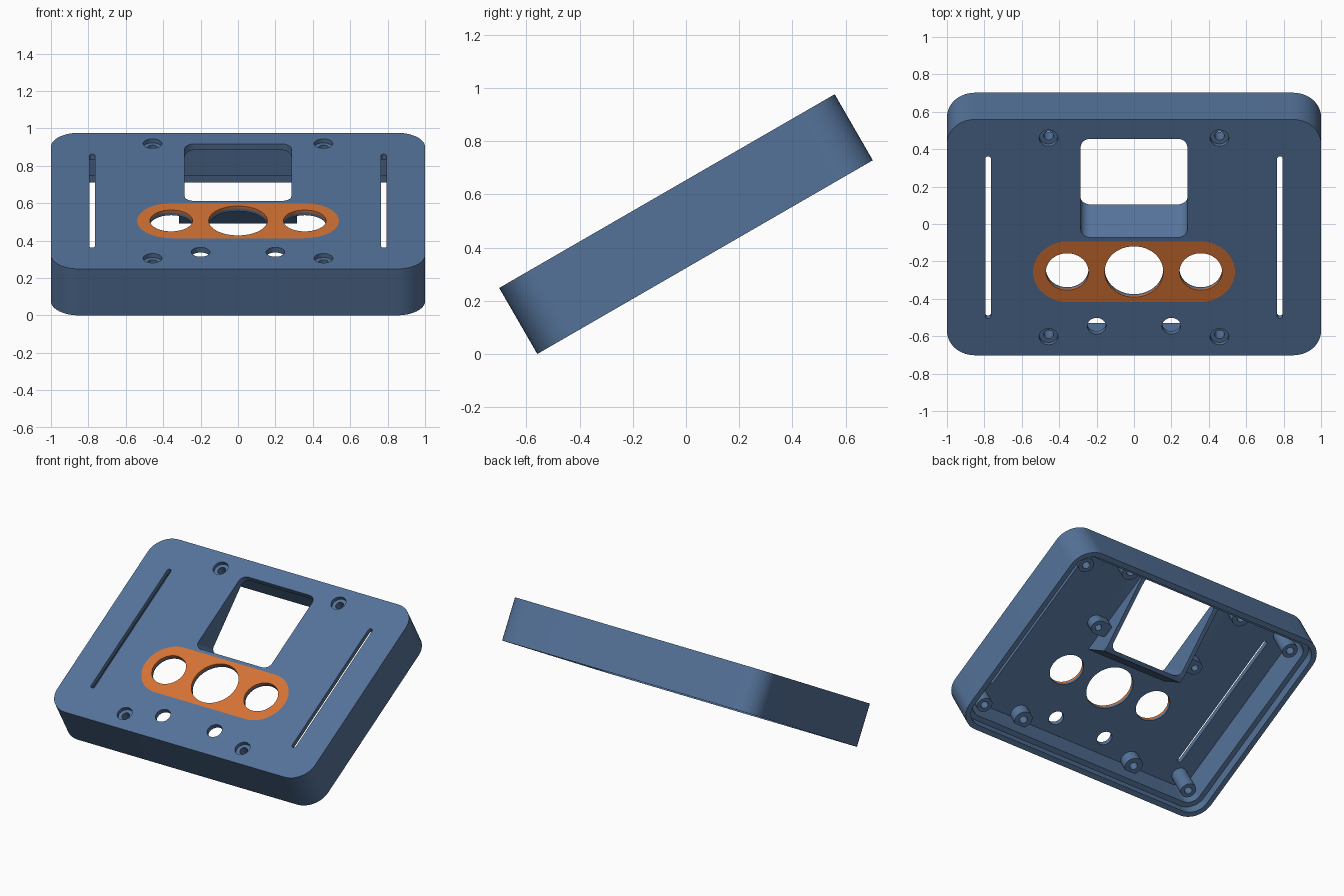
import bpy, bmesh, math
from mathutils import Matrix

if "Cube" in bpy.data.objects:
    bpy.data.objects.remove(bpy.data.objects["Cube"])

# Panel size; local z = 0 is the top face, tilted 30 degrees about x
W, D, T = 2.0, 1.456, 0.2865
PLATE = 0.032
TILT = math.radians(30)
rot = Matrix.Rotation(TILT, 4, 'X')
height = D * math.sin(TILT) + T * math.cos(TILT)
FRAME = Matrix.Translation((0, 0, height / 2)) @ rot @ Matrix.Translation((0, 0, T / 2))


def material(name, rgb):
    m = bpy.data.materials.new(name)
    m.diffuse_color = (*rgb, 1)
    m.use_nodes = True
    m.node_tree.nodes["Principled BSDF"].inputs["Base Color"].default_value = m.diffuse_color
    return m


blue = material("steel_blue", (0.09, 0.17, 0.32))
orange = material("orange", (0.66, 0.17, 0.035))


def outline(cx, cy, hx, hy, r, n=12):
    """Rounded rectangle; also gives circles and slots."""
    pts = []
    for k, (sx, sy) in enumerate(((1, 1), (-1, 1), (-1, -1), (1, -1))):
        for i in range(n + 1):
            a = math.pi / 2 * (k + i / n)
            pts.append((cx + sx * (hx - r) + r * math.cos(a),
                        cy + sy * (hy - r) + r * math.sin(a)))
    return pts


def loft(name, low, z0, high, z1):
    """Solid between two outlines with equal point counts."""
    bm = bmesh.new()
    a = [bm.verts.new((x, y, z0)) for x, y in low]
    b = [bm.verts.new((x, y, z1)) for x, y in high]
    n = len(a)
    bm.faces.new(a[::-1])
    bm.faces.new(b)
    for i in range(n):
        j = (i + 1) % n
        bm.faces.new((a[i], a[j], b[j], b[i]))
    bmesh.ops.remove_doubles(bm, verts=bm.verts, dist=1e-5)
    bmesh.ops.recalc_face_normals(bm, faces=bm.faces)
    me = bpy.data.meshes.new(name)
    bm.to_mesh(me)
    bm.free()
    ob = bpy.data.objects.new(name, me)
    bpy.context.collection.objects.link(ob)
    return ob


def prism(name, z0, z1, *shape):
    o = outline(*shape)
    return loft(name, o, z0, o, z1)


def cylinder(name, z0, z1, x, y, r):
    return prism(name, z0, z1, x, y, r, r, r)


def combine(ob, tool, op='DIFFERENCE'):
    mod = ob.modifiers.new("cut", 'BOOLEAN')
    mod.operation, mod.object, mod.solver = op, tool, 'EXACT'
    dg = bpy.context.evaluated_depsgraph_get()
    me = bpy.data.meshes.new_from_object(ob.evaluated_get(dg))
    ob.modifiers.clear()
    ob.data = me
    bpy.data.objects.remove(tool)


def finish(ob, mat):
    ob.data.materials.clear()
    ob.data.materials.append(mat)
    for p in ob.data.polygons:
        p.material_index = 0
    ob.matrix_world = FRAME
    bpy.ops.object.select_all(action='DESELECT')
    ob.select_set(True)
    bpy.context.view_layer.objects.active = ob
    bpy.ops.object.shade_smooth_by_angle(angle=math.radians(30))


# Hollow shell with a stepped rim around the open underside
shell = prism("panel_shell", -T, 0, 0, 0, W / 2, D / 2, 0.15)
combine(shell, prism("cavity", -T - 0.1, -PLATE, 0, 0, W / 2 - 0.07, D / 2 - 0.07, 0.08))
combine(shell, prism("rim_step", -T - 0.1, -T + 0.06, 0, 0, W / 2 - 0.035, D / 2 - 0.035, 0.115))

SIDES = (-1, 1)
SCREWS = [(sx * 0.457, sy * 0.613) for sx in SIDES for sy in SIDES]
POSTS = [(sx * 0.845, sy * 0.58) for sx in SIDES for sy in SIDES]

# Tapered housing below the window
profile = [(-0.035, -0.015), (0.07, -0.18), (0.11, -0.18), (0.635, -0.03), (0.635, -0.015)]
housing = loft("housing", profile, -0.315, profile, 0.315)
# profile (y, z) is extruded along x
housing.data.transform(Matrix(((0, 0, 1, 0), (1, 0, 0, 0), (0, 1, 0, 0), (0, 0, 0, 1))))
combine(shell, housing, 'UNION')

# Screw bosses, corner posts and window mounting ears
for x, y in SCREWS:
    combine(shell, cylinder("boss", -0.11, -0.015, x, y, 0.06), 'UNION')
for x, y in POSTS:
    combine(shell, cylinder("post", -0.21, -0.015, x, y, 0.052), 'UNION')
for s in SIDES:
    combine(shell, prism("ear", -0.1, -0.015, s * 0.375, 0.17, 0.075, 0.05, 0.05), 'UNION')

# Window with a sloping lower side
slope = 0.1 / 0.18


def window_at(z):
    y0, y1 = -z * slope, 0.608
    return outline(0, (y0 + y1) / 2, 0.285, (y1 - y0) / 2, 0.05)


combine(shell, loft("window", window_at(-0.22), -0.22, window_at(0.03), 0.03))

# Slots, small holes, counterbored screw holes and blind holes
for s in SIDES:
    combine(shell, prism("slot", -0.1, 0.1, s * 0.78, 0, 0.015, 0.5, 0.015))
    combine(shell, cylinder("small_hole", -0.1, 0.1, s * 0.2, -0.547, 0.05))
    combine(shell, cylinder("ear_hole", -0.2, -0.05, s * 0.4, 0.17, 0.022))
for x, y in SCREWS:
    combine(shell, cylinder("counterbore", -0.025, 0.1, x, y, 0.05))
    combine(shell, cylinder("screw_hole", -0.3, 0.1, x, y, 0.026))
for x, y in POSTS:
    combine(shell, cylinder("post_hole", -0.3, -0.1, x, y, 0.025))

# Orange inlay set flush into the top, with three round holes through both
INLAY = (0, -0.212, 0.54, 0.188, 0.188)
combine(shell, prism("pocket", -0.015, 0.1, *INLAY))
inlay = prism("accent_inlay", -0.015, 0, *INLAY)
for x, r in ((-0.357, 0.114), (0, 0.157), (0.357, 0.114)):
    for ob in (shell, inlay):
        combine(ob, cylinder("round_hole", -0.1, 0.1, x, -0.212, r))

finish(shell, blue)
finish(inlay, orange)
